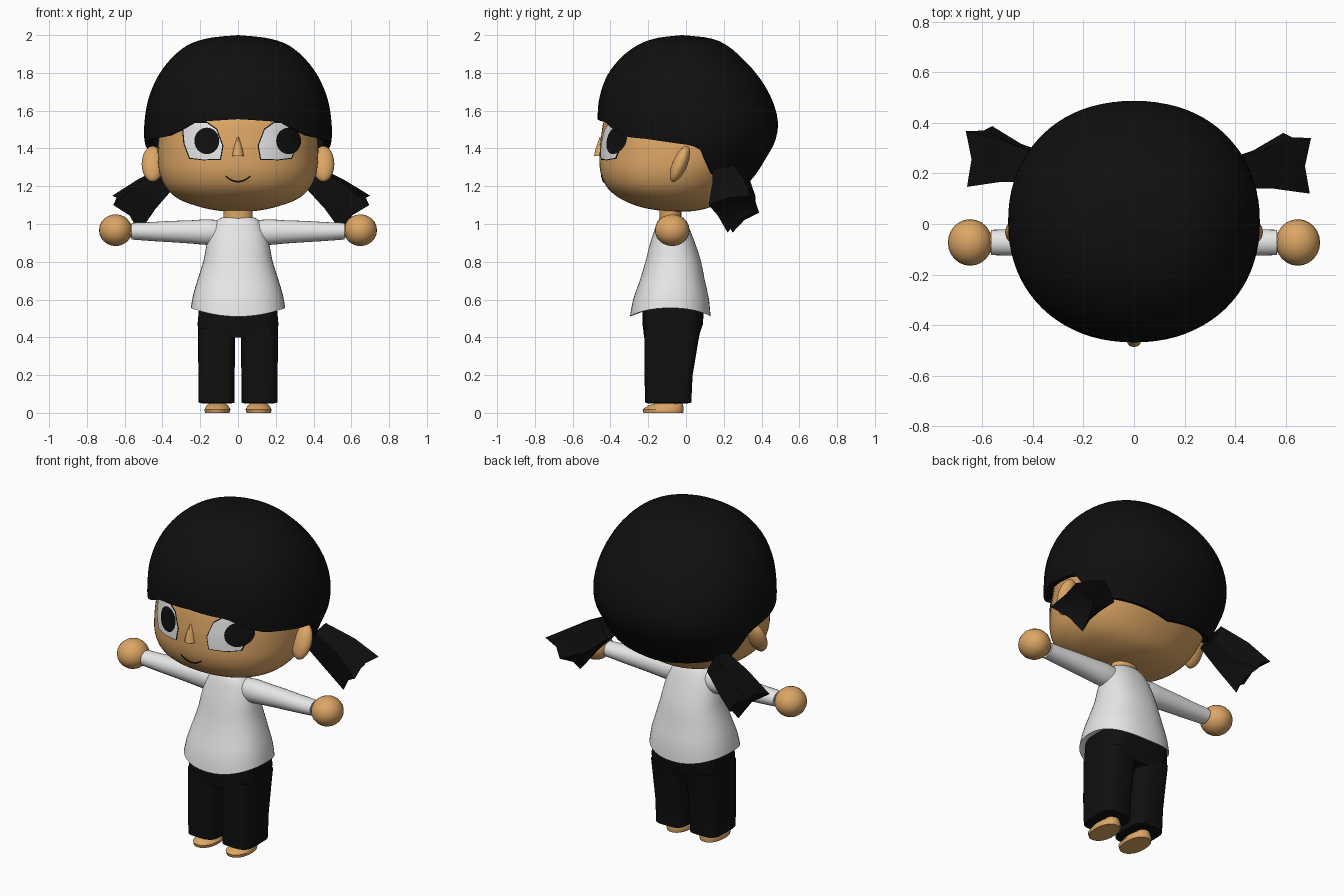
import bpy, bmesh, math
from mathutils import Vector
from mathutils.bvhtree import BVHTree

if "Cube" in bpy.data.objects:
    bpy.data.objects.remove(bpy.data.objects["Cube"])


def material(name, col):
    m = bpy.data.materials.new(name)
    m.diffuse_color = (*col, 1)
    m.use_nodes = True
    m.node_tree.nodes["Principled BSDF"].inputs["Base Color"].default_value = m.diffuse_color
    return m


SKIN = material("skin", (0.72, 0.38, 0.13))
BLACK = material("black", (0.005, 0.005, 0.005))
WHITE = material("white", (0.80, 0.80, 0.80))
objects = []


def finish(name, bm, mat):
    bmesh.ops.remove_doubles(bm, verts=bm.verts, dist=1e-5)
    bmesh.ops.recalc_face_normals(bm, faces=bm.faces)
    me = bpy.data.meshes.new(name)
    bm.to_mesh(me)
    me.materials.append(mat)
    ob = bpy.data.objects.new(name, me)
    bpy.context.collection.objects.link(ob)
    objects.append(ob)
    return bm


def loft(name, rings, mat, caps=True):
    bm = bmesh.new()
    vs = [[bm.verts.new(p) for p in r] for r in rings]
    n = len(vs[0])
    for a, b in zip(vs, vs[1:]):
        for i in range(n):
            j = (i + 1) % n
            bm.faces.new((a[i], a[j], b[j], b[i]))
    if caps:
        bm.faces.new(vs[0])
        bm.faces.new(vs[-1])
    return finish(name, bm, mat)


def squircle(th, n):
    s, c = math.sin(th), -math.cos(th)  # angle 0 faces the front (-y)
    return (math.copysign(abs(s) ** (2 / n), s), math.copysign(abs(c) ** (2 / n), c))


def ring(z, x0, x1, y0, y1, n=2.0, seg=32, lift=0.0):
    out = []
    for i in range(seg):
        u, v = squircle(2 * math.pi * i / seg, n)
        out.append(Vector(((x0 + x1) / 2 + (x1 - x0) / 2 * u,
                           (y0 + y1) / 2 + (y1 - y0) / 2 * v, z + lift * u * u)))
    return out


def spline(pts, t):
    i = min(int(t), len(pts) - 2)
    f = t - i
    p = [pts[max(0, min(len(pts) - 1, i + k))] for k in (-1, 0, 1, 2)]
    return [b + 0.5 * f * (c - a + f * (2 * a - 5 * b + 4 * c - d + f * (3 * (b - c) + d - a)))
            for a, b, c, d in zip(*p)]


# head: rows of height, half width, front y, back y
HEAD = [(1.065, 0, -.03, -.03), (1.07, .1, -.13, .05), (1.09, .2, -.24, .13), (1.13, .31, -.34, .19),
        (1.19, .38, -.415, .25), (1.27, .415, -.452, .32), (1.36, .425, -.458, .39),
        (1.46, .42, -.45, .42), (1.58, .40, -.42, .42), (1.7, .3, -.3, .3), (1.76, 0, 0, 0)]
rows = [spline(HEAD, k / 4) for k in range(4 * (len(HEAD) - 1) + 1)]
head = loft("head", [ring(z, -a, a, f, b, 2.2, 64) for z, a, f, b in rows], SKIN, False)
tree = BVHTree.FromBMesh(head)

# hair cap with a hem that changes height around the head
HAIR = [(2.0, 0, -.02, -.02), (1.985, .15, -.15, .12), (1.95, .26, -.25, .21), (1.88, .35, -.345, .295),
        (1.78, .425, -.42, .385), (1.66, .475, -.46, .455), (1.54, .495, -.468, .487),
        (1.44, .495, -.46, .472), (1.36, .47, -.43, .43), (1.25, .43, -.39, .36), (1.17, .37, -.31, .28)]
HEM = [(0, 1.555), (25, 1.54), (38, 1.49), (50, 1.46), (65, 1.45), (90, 1.42), (98, 1.40),
       (104, 1.33), (112, 1.26), (180, 1.19)]


def hem(deg):
    for (a, p), (b, q) in zip(HEM, HEM[1:]):
        if deg <= b:
            return p + (q - p) * (deg - a) / (b - a)
    return HEM[-1][1]


SEG, STEPS = 80, 24
hair_rings = [[] for _ in range(STEPS + 2)]
for i in range(SEG):
    th = 2 * math.pi * i / SEG
    target = hem(min(math.degrees(th), 360 - math.degrees(th)))
    lo, hi = 0.0, len(HAIR) - 1.0
    for _ in range(30):
        mid = (lo + hi) / 2
        lo, hi = (mid, hi) if spline(HAIR, mid)[0] > target else (lo, mid)
    u, v = squircle(th, 2.15)
    for k in range(STEPS + 1):
        z, a, f, b = spline(HAIR, lo * k / STEPS)
        p = Vector((a * u, (f + b) / 2 + (b - f) / 2 * v, z))
        hair_rings[k].append(p)
    hair_rings[-1].append(Vector((p.x * .92, p.y * .92, p.z + .008)))
loft("hair", hair_rings, BLACK, False)

# pigtails: square tubes flaring to a notched end
TAIL = [[(.41, .25, 1.31), (.41, .14, 1.29), (.35, .14, 1.20), (.35, .25, 1.20)],
        [(.56, .31, 1.235), (.55, .14, 1.22), (.46, .17, 1.08), (.47, .29, 1.10)],
        [(.70, .34, 1.15), (.695, .12, 1.10), (.55, .22, .955), (.59, .36, 1.06)]]
for side, sx, dy in (("right", 1, 0), ("left", -.95, .027)):
    quads = [[Vector((x * sx, y + dy, z)) for x, y, z in q] for q in TAIL]
    rings = []
    for k, q in enumerate(quads):
        r = []
        for i in range(4):
            m = (q[i] + q[(i + 1) % 4]) / 2
            r += [q[i], m if k < 2 else m.lerp((quads[1][i] + quads[1][(i + 1) % 4]) / 2, .15)]
        rings.append(r)
    inner = sum(rings[-1], Vector()) / 8
    rings.append([inner.lerp(sum(rings[1], Vector()) / 8, .3)] * 8)
    loft(side + "_pigtail", rings, BLACK, False)


# facial details laid on the head surface
def on_face(x, z, off):
    hit = tree.ray_cast(Vector((x, -2, z)), Vector((0, 1, 0)))[0]
    return Vector((x, hit.y - off, z))


def decal(name, pts, off, mat):
    cx, cz = (sum(p[i] for p in pts) / len(pts) for i in (0, 1))
    rings = [[on_face(cx + (x - cx) * k / 6, cz + (z - cz) * k / 6, off) for x, z in pts] for k in range(7)]
    loft(name, rings, mat, False)


EYE = [(-.105, .075), (-.098, 0), (-.07, -.075), (0, -.083), (.09, -.08), (.102, -.01),
       (.07, .075), (.02, .11), (-.05, .11)]
for side, s, cx, ix in (("left", 1, -.185, -.165), ("right", -1, .212, .268)):
    outline = []
    for k in range(36):
        x, z = EYE[k // 4]
        x2, z2 = EYE[(k // 4 + 1) % 9]
        f = k % 4 / 4
        outline.append((s * (x + (x2 - x) * f), z + (z2 - z) * f))
    decal(side + "_eye_outline", [(cx + x * 1.06, 1.425 + z * 1.06) for x, z in outline], .003, BLACK)
    decal(side + "_eye_white", [(cx + x, 1.425 + z) for x, z in outline], .006, WHITE)
    decal(side + "_iris", [(ix + .066 * math.cos(a * math.pi / 14), 1.44 + .07 * math.sin(a * math.pi / 14))
                           for a in range(28)], .009, BLACK)
smile = []
for k in range(13):
    x = -.066 + .132 * k / 12
    z = 1.224 + .03 * (x / .066) ** 2
    t = .0045
    smile.append([on_face(x, z + t, .001), on_face(x, z + t, .005),
                  on_face(x, z - t, .005), on_face(x, z - t, .001)])
loft("mouth", smile, BLACK)
loft("nose", [ring(1.36, -.032, .032, -.487, -.42, 2, 12), ring(1.40, -.025, .025, -.478, -.42, 2, 12),
              ring(1.46, -.006, .006, -.458, -.42, 2, 12)], SKIN)


def ball(name, c, r, mat, tilt=0.0):
    rings = []
    for k in range(13):
        a = math.pi * k / 12
        row = ring(-math.cos(a), -math.sin(a), math.sin(a), -math.sin(a), math.sin(a), 2, 24)
        for p in row:
            p.x, p.y, p.z = p.x * r[0], p.y * r[1], p.z * r[2]
            p.y += p.z * tilt
        rings.append([p + Vector(c) for p in row])
    loft(name, rings, mat, False)


loft("neck", [ring(z, -.078, .078, -.14, -.025, 2, 24) for z in (1.0, 1.1)], SKIN)

# shirt with a wavy hem
SHIRT = [(1.035, .085, -.135, -.015), (1.015, .115, -.15, 0), (.96, .145, -.17, .025), (.88, .168, -.195, .055),
         (.8, .183, -.215, .08), (.7, .212, -.245, .1), (.6, .238, -.28, .122), (.51, .25, -.297, .13)]
rows = [spline(SHIRT, k / 2) for k in range(15)]
loft("shirt", [ring(z, -a, a, f, b, 2.3, 40, .045 * (k / 14) ** 4)
               for k, (z, a, f, b) in enumerate(rows)] +
     [ring(.535, -.2, .2, -.23, .09, 2.3, 40, .045)], WHITE)

# trousers
loft("trouser_hips", [ring(.40, -.208, .208, -.222, .065, 4), ring(.47, -.214, .214, -.23, .09, 4),
                      ring(.57, -.205, .205, -.23, .095, 4)], BLACK)
LEG = [(.05, .035, .19, -.2, .01), (.055, .018, .208, -.216, .028), (.2, .018, .21, -.22, .035),
       (.35, .015, .211, -.22, .06), (.45, .015, .211, -.222, .078)]

# sleeves, hands, ears, legs and feet on both sides
SLEEVE = [(.08, .955, .055, .062), (.16, .957, .062, .068), (.24, .958, .06, .062), (.36, .96, .056, .056),
          (.46, .96, .053, .05), (.565, .962, .05, .044)]
for side, s in (("right", 1), ("left", -1)):
    def arm(x, z, ry, rz):
        return [Vector((s * x, -.073 + ry * math.cos(k * math.pi / 12), z + rz * math.sin(k * math.pi / 12)))
                for k in range(24)]
    loft(side + "_sleeve", [arm(*spline(SLEEVE, k / 2)) for k in range(11)], WHITE)
    loft(side + "_wrist", [arm(.53, .963, .04, .036), arm(.62, .965, .04, .036)], SKIN)
    ball(side + "_hand", (s * .648, -.073, .967), (.088, .092, .084), SKIN)
    ball(side + "_ear", (s * .452, -.032, 1.318), (.058, .042, .095), SKIN, .36)

    def limb(rows, n):
        return [ring(z, *sorted((s * a, s * b)), f, k, n) for z, a, b, f, k in rows]
    loft(side + "_trouser_leg", limb(LEG, 4), BLACK)
    loft(side + "_ankle", limb([(.02, .07, .15, -.095, -.02), (.12, .07, .15, -.095, -.02)], 2), SKIN)
    loft(side + "_foot", limb([(0, .045, .175, -.225, -.015), (.018, .04, .178, -.23, -.012),
                               (.04, .052, .166, -.2, -.015), (.056, .08, .14, -.14, -.02)], 2.2), SKIN)

bpy.ops.object.select_all(action='DESELECT')
for ob in objects:
    ob.select_set(True)
bpy.context.view_layer.objects.active = objects[0]
bpy.ops.object.shade_smooth_by_angle(angle=math.radians(40))
